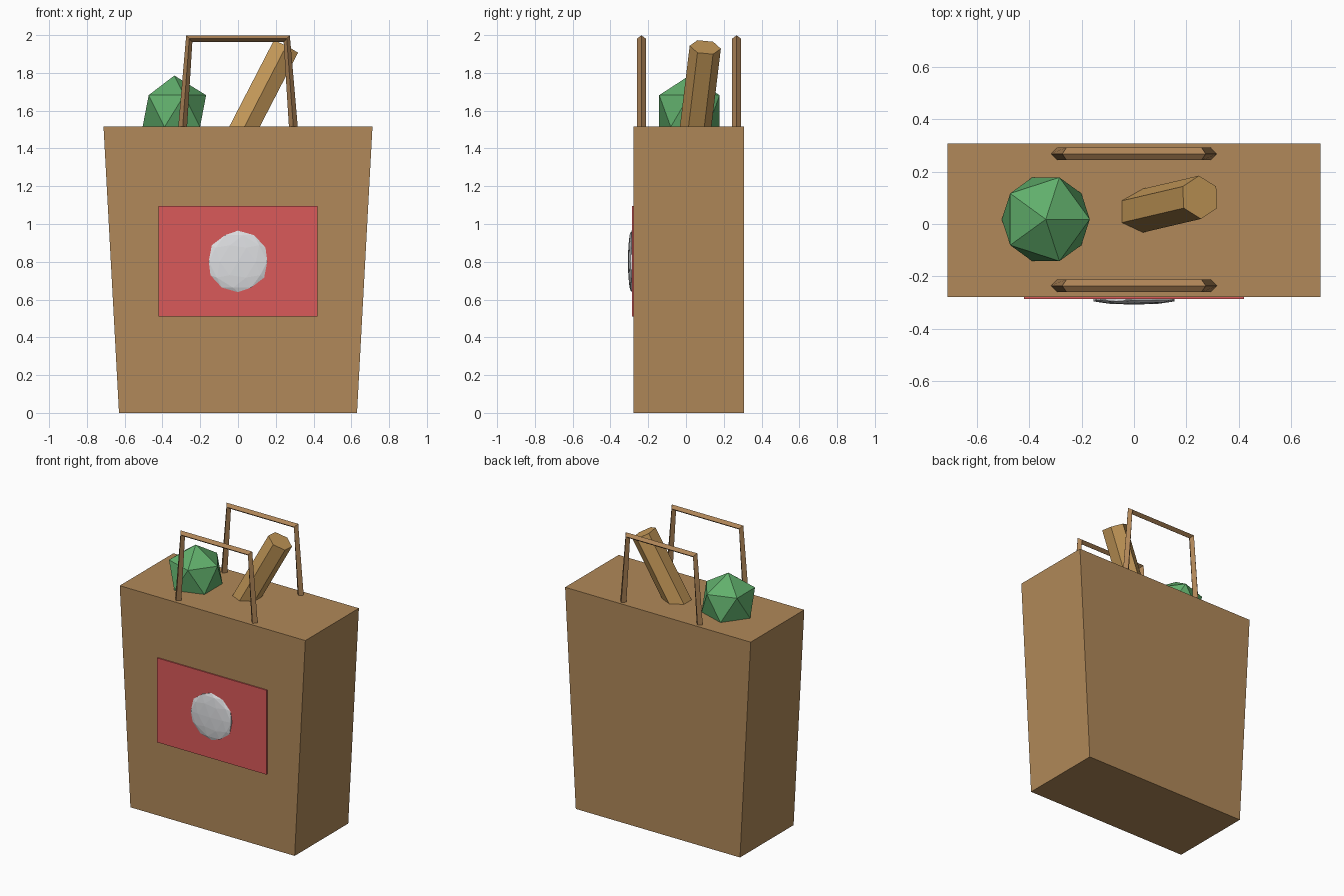
import bpy
import bmesh
from mathutils import Matrix, Euler, Vector

cube = bpy.data.objects.get("Cube")
if cube:
    bpy.data.objects.remove(cube, do_unlink=True)


def material(name, rgb):
    m = bpy.data.materials.new(name)
    m.use_nodes = True
    color = (*rgb, 1.0)
    m.diffuse_color = color
    for node in m.node_tree.nodes:
        if node.type == 'BSDF_PRINCIPLED':
            node.inputs["Base Color"].default_value = color
            node.inputs["Roughness"].default_value = 0.8
    return m


paper = material("brown paper", (0.44, 0.25, 0.10))
handle_brown = material("handle brown", (0.42, 0.23, 0.095))
red = material("label red", (0.70, 0.10, 0.10))
white = material("badge white", (0.72, 0.73, 0.75))
green = material("leaf green", (0.12, 0.43, 0.15))
crust = material("bread crust", (0.56, 0.32, 0.10))


def finish(name, bm, mat):
    mesh = bpy.data.meshes.new(name)
    bm.to_mesh(mesh)
    bm.free()
    mesh.materials.append(mat)
    obj = bpy.data.objects.new(name, mesh)
    bpy.context.collection.objects.link(obj)
    return obj


def box(name, low, high, mat, top_flare=1.0):
    """Box between two corners; the top can be wider along x."""
    bm = bmesh.new()
    bmesh.ops.create_cube(bm, size=1)
    low, high = Vector(low), Vector(high)
    size, middle = high - low, (low + high) / 2
    for v in bm.verts:
        flare = top_flare if v.co.z > 0 else 1.0
        v.co = Vector((v.co.x * size.x * flare, v.co.y * size.y, v.co.z * size.z)) + middle
    return finish(name, bm, mat)


def ball(name, center, radii, detail, mat):
    bm = bmesh.new()
    place = Matrix.Translation(center) @ Matrix.Diagonal((*radii, 1))
    bmesh.ops.create_icosphere(bm, subdivisions=detail, radius=1, matrix=place)
    return finish(name, bm, mat)


def diamond_tube(name, path, radius, mat):
    """Four-sided tube along a path in the xz plane, edges facing outward."""
    bm = bmesh.new()
    rings = []
    for i, p in enumerate(path):
        before = path[max(i - 1, 0)]
        after = path[min(i + 1, len(path) - 1)]
        t_in = (p - before).normalized()
        t_out = (after - p).normalized()
        tangent = (t_in + t_out).normalized()
        across = Vector((0, 1, 0))
        side = tangent.cross(across)
        rings.append([bm.verts.new(p + d * radius)
                      for d in (side, across, -side, -across)])
    for a, b in zip(rings, rings[1:]):
        for k in range(4):
            n = (k + 1) % 4
            bm.faces.new((a[k], a[n], b[n], b[k]))
    bm.faces.new(rings[0])
    bm.faces.new(rings[-1])
    bmesh.ops.recalc_face_normals(bm, faces=bm.faces)
    return finish(name, bm, mat)


# Bag body, flaring toward the top
box("bag_body", (-0.63, -0.279, 0), (0.63, 0.308, 1.515), paper, top_flare=1.13)

# Front label with a domed badge
box("front_label", (-0.42, -0.287, 0.51), (0.42, -0.278, 1.095), red)
ball("label_badge", (0, -0.29, 0.802), (0.163, 0.018, 0.163), 2, white)

# Carrying handles
for name, y in (("front_handle", -0.236), ("back_handle", 0.268)):
    path = [Vector((x, y, z)) for x, z in
            ((-0.297, 1.46), (-0.258, 1.981), (0.258, 1.981), (0.297, 1.46))]
    diamond_tube(name, path, 0.024, handle_brown)

# Leafy vegetable sticking out of the bag
ball("green_vegetable", (-0.337, 0.018, 1.598), (0.188, 0.188, 0.188), 1, green)

# Leaning six-sided loaf, placed by its top end
length = 0.8
tilt = Euler((-0.107, 0.477, 0)).to_matrix().to_4x4()
place = Matrix.Translation((0.252, 0.102, 1.936)) @ tilt @ Matrix.Translation((0, 0, -length / 2))
bm = bmesh.new()
bmesh.ops.create_cone(bm, cap_ends=True, segments=6, radius1=0.083, radius2=0.083,
                      depth=length, matrix=place)
finish("bread_loaf", bm, crust)
